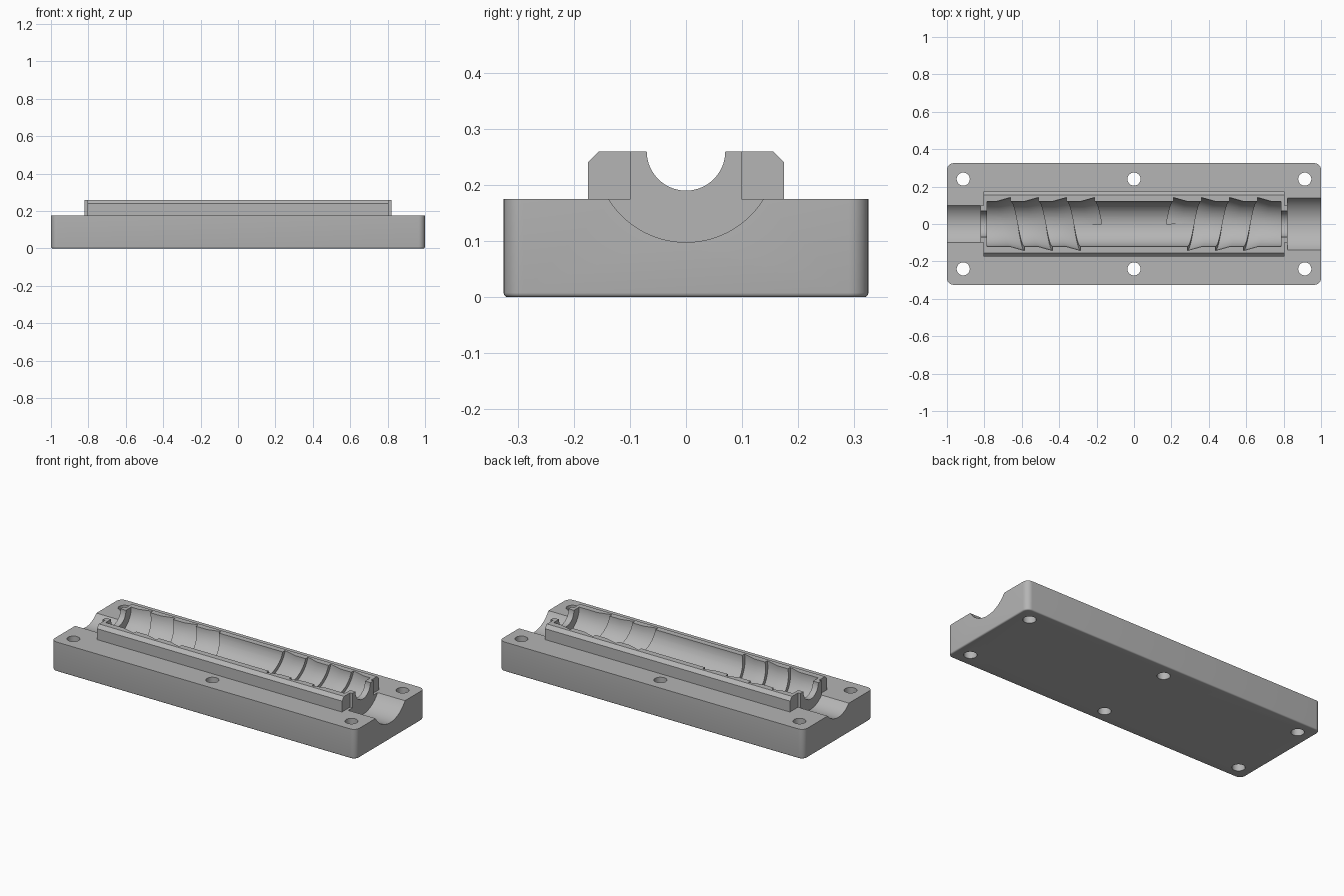
import bpy, bmesh
from math import sin, cos, pi
from mathutils import Matrix

if "Cube" in bpy.data.objects:
    bpy.data.objects.remove(bpy.data.objects["Cube"])

AXIS_Z = 0.26       # height of the bore axis
BASE_TOP = 0.175
BORE_R, GROOVE_R = 0.12, 0.142
PITCH, GROOVE_W = 0.15, 0.085

grey = bpy.data.materials.new("mid grey")
grey.use_nodes = True
colour = (0.46, 0.46, 0.46, 1)
grey.diffuse_color = colour
grey.node_tree.nodes["Principled BSDF"].inputs["Base Color"].default_value = colour


def finish(bm, name):
    bmesh.ops.recalc_face_normals(bm, faces=bm.faces)
    mesh = bpy.data.meshes.new(name)
    bm.to_mesh(mesh)
    bm.free()
    mesh.materials.append(grey)
    obj = bpy.data.objects.new(name, mesh)
    bpy.context.collection.objects.link(obj)
    return obj


def prism(name, profile, x0, x1):
    """Extrude a (y, z) profile along x."""
    bm = bmesh.new()
    face = bm.faces.new([bm.verts.new((x0, y, z)) for y, z in profile])
    ext = bmesh.ops.extrude_face_region(bm, geom=[face])["geom"]
    verts = [v for v in ext if isinstance(v, bmesh.types.BMVert)]
    bmesh.ops.translate(bm, verts=verts, vec=(x1 - x0, 0, 0))
    return finish(bm, name)


def bore(name, r, x0, x1):
    ring = [(r * cos(2 * pi * i / 96), AXIS_Z + r * sin(2 * pi * i / 96)) for i in range(96)]
    return prism(name, ring, x0, x1)


def spiral(name, side):
    """Saw-tooth helical groove; the steep wall faces the outer end."""
    bm = bmesh.new()
    steps, turns = 72, 3.5
    section = [(-GROOVE_W, BORE_R - 0.002), (0, GROOVE_R), (0, 0.09), (-GROOVE_W, 0.09)]
    previous = None
    for i in range(int(steps * turns) + 1):
        t = i / steps                       # turns since the start at the top
        angle = -pi / 2 + 2 * pi * (t + 0.5 - turns)
        edge = -0.1725 - PITCH * (turns - t)
        # ends exactly at the bottom of the bore
        angle = -pi / 2 + 2 * pi * (t - turns)
        ring = [bm.verts.new((side * (edge + dx), -r * cos(angle), AXIS_Z + r * sin(angle)))
                for dx, r in section]
        if previous:
            for a in range(4):
                b = (a + 1) % 4
                quad = (previous[a], previous[b], ring[b], ring[a])
                bm.faces.new(quad[:3])
                bm.faces.new((quad[0], quad[2], quad[3]))
        else:
            bm.faces.new(ring)
        previous = ring
    bm.faces.new(previous)
    return finish(bm, name)


def combine(target, other, operation):
    mod = target.modifiers.new(operation.lower(), 'BOOLEAN')
    mod.object, mod.operation, mod.solver = other, operation, 'EXACT'
    bpy.context.view_layer.objects.active = target
    bpy.ops.object.modifier_apply(modifier=mod.name)
    bpy.data.objects.remove(other)


# Base plate with rounded corners and a softened bottom edge
bm = bmesh.new()
bmesh.ops.create_cube(bm, size=1, matrix=Matrix.Translation((0, 0, BASE_TOP / 2))
                      @ Matrix.Diagonal((2, 0.65, BASE_TOP, 1)))
upright = [e for e in bm.edges if abs(e.verts[0].co.z - e.verts[1].co.z) > 0.1]
bmesh.ops.bevel(bm, geom=upright, offset=0.035, segments=8, profile=0.5, affect='EDGES')
bottom = [e for e in bm.edges if all(v.co.z < 0.001 for v in e.verts)]
bmesh.ops.bevel(bm, geom=bottom, offset=0.008, segments=4, profile=0.5, affect='EDGES')
mould = finish(bm, "mould_half")

# Chamfered ridge and the end walls projecting slightly beyond it
ridge = [(-0.175, 0.1), (0.175, 0.1), (0.175, 0.24), (0.155, AXIS_Z),
         (-0.155, AXIS_Z), (-0.175, 0.24)]
combine(mould, prism("ridge", ridge, -0.805, 0.805), 'UNION')
wall = [(-0.099, 0.05), (0.099, 0.05), (0.099, AXIS_Z), (-0.099, AXIS_Z)]
combine(mould, prism("end_walls", wall, -0.82, 0.82), 'UNION')

# Main bore, necks and the two open channels at the ends
for name, r, x0, x1 in (("main_bore", BORE_R, -0.785, 0.785),
                        ("neck", 0.07, -0.9, 0.9),
                        ("wide_channel", 0.162, 0.82, 1.1),
                        ("narrow_channel", 0.131, -1.1, -0.82)):
    combine(mould, bore(name, r, x0, x1), 'DIFFERENCE')

# Mirrored spiral grooves
for side in (1, -1):
    combine(mould, spiral("spiral_groove", side), 'DIFFERENCE')

# Bolt holes
for x in (-0.913, 0, 0.913):
    for y in (-0.24, 0.24):
        bm = bmesh.new()
        bmesh.ops.create_cone(bm, cap_ends=True, segments=48, radius1=0.035, radius2=0.035,
                              depth=0.6, matrix=Matrix.Translation((x, y, 0.1)))
        combine(mould, finish(bm, "bolt_hole"), 'DIFFERENCE')

bpy.ops.object.select_all(action='DESELECT')
mould.select_set(True)
bpy.context.view_layer.objects.active = mould
bpy.ops.object.shade_smooth_by_angle(angle=0.5)
